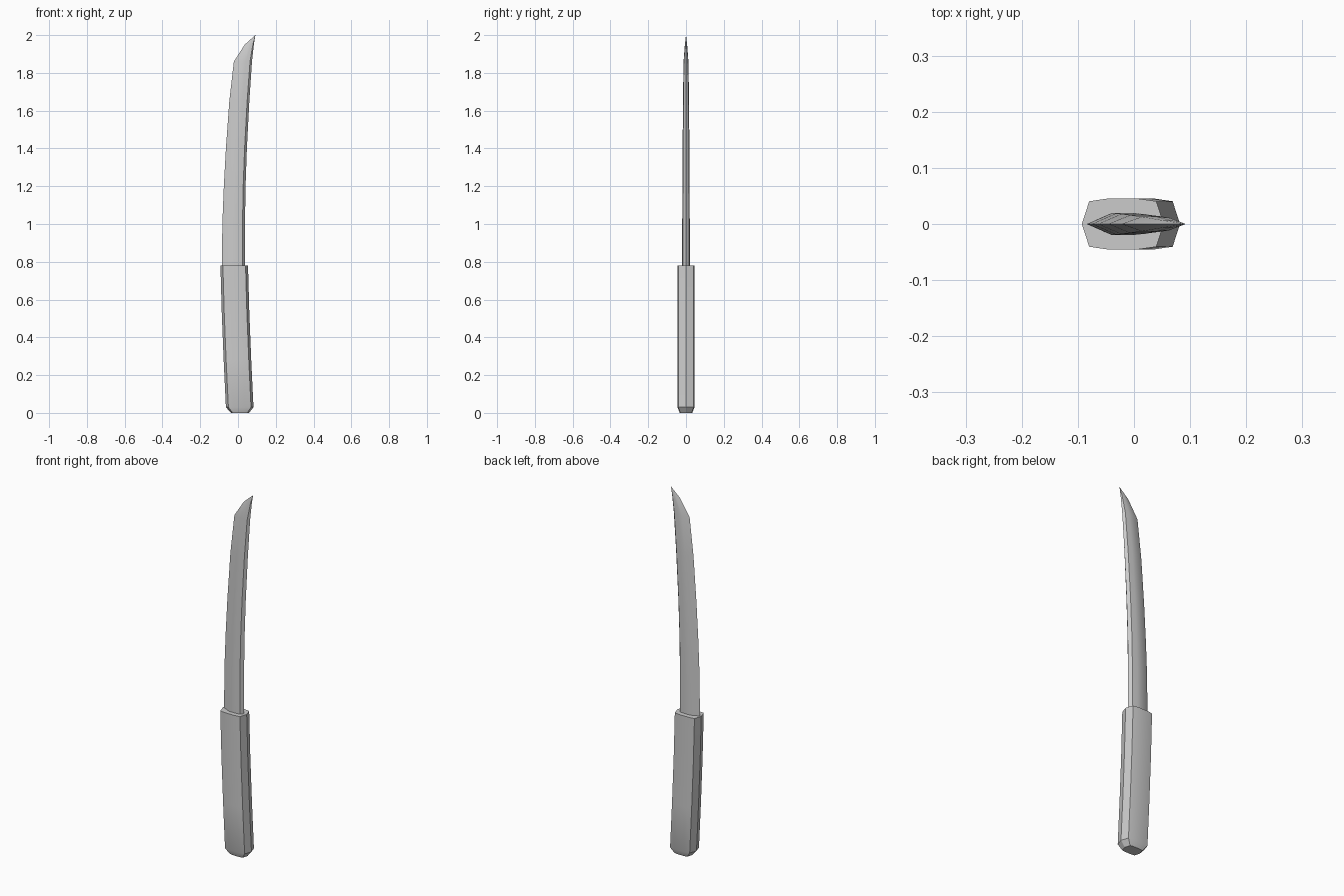
import bpy, bmesh, math

if "Cube" in bpy.data.objects:
    bpy.data.objects.remove(bpy.data.objects["Cube"])

grey = bpy.data.materials.new("light grey")
grey.use_nodes = True
colour = (0.6, 0.6, 0.6, 1)
grey.diffuse_color = colour
grey.node_tree.nodes["Principled BSDF"].inputs["Base Color"].default_value = colour


def loft(name, half_section, stations, tip=None, angle=30):
    """Skin mirrored sections; stations are (z, left x, right x, half thickness)."""
    lower = [(u, -v) for u, v in half_section[1:-1]]
    section = half_section + lower[::-1]
    bm = bmesh.new()
    rings = []
    for z, left, right, thick in stations:
        mid, half = (left + right) / 2, (right - left) / 2
        rings.append([bm.verts.new((mid + u * half, v * thick, z)) for u, v in section])
    n = len(section)
    for a, b in zip(rings, rings[1:]):
        for i in range(n):
            j = (i + 1) % n
            bm.faces.new((a[i], a[j], b[j], b[i]))
    bm.faces.new(rings[0])
    if tip:
        point = bm.verts.new(tip)
        for i in range(n):
            bm.faces.new((rings[-1][i], rings[-1][(i + 1) % n], point))
    else:
        bm.faces.new(rings[-1])
    bmesh.ops.recalc_face_normals(bm, faces=bm.faces)
    mesh = bpy.data.meshes.new(name)
    bm.to_mesh(mesh)
    bm.free()
    mesh.materials.append(grey)
    obj = bpy.data.objects.new(name, mesh)
    bpy.context.collection.objects.link(obj)
    bpy.ops.object.select_all(action="DESELECT")
    obj.select_set(True)
    bpy.context.view_layer.objects.active = obj
    bpy.ops.object.shade_smooth_by_angle(angle=math.radians(angle))
    return obj


# Gently bent grip with a chamfered butt
loft("handle",
     [(-1, 0), (-0.82, 0.9), (-0.4, 1), (0.4, 1), (0.82, 0.9), (1, 0)],
     [(0, -0.037, 0.058, 0.033), (0.03, -0.064, 0.082, 0.045),
      (0.28, -0.076, 0.07, 0.045), (0.53, -0.086, 0.06, 0.045),
      (0.78, -0.093, 0.053, 0.045)], angle=25)

# Curved blade: thin cutting edge on the right, narrow ridged spine on the left
loft("blade",
     [(-1, 0), (-0.25, 1), (0.3, 1), (0.78, 0.85), (1, 0)],
     [(0.74, -0.085, 0.037, 0.020), (1.0, -0.083, 0.037, 0.020),
      (1.2, -0.075, 0.040, 0.019), (1.4, -0.064, 0.047, 0.018),
      (1.65, -0.046, 0.060, 0.016), (1.86, -0.022, 0.074, 0.013),
      (1.95, 0.036, 0.084, 0.006)],
     tip=(0.092, 0, 2))
